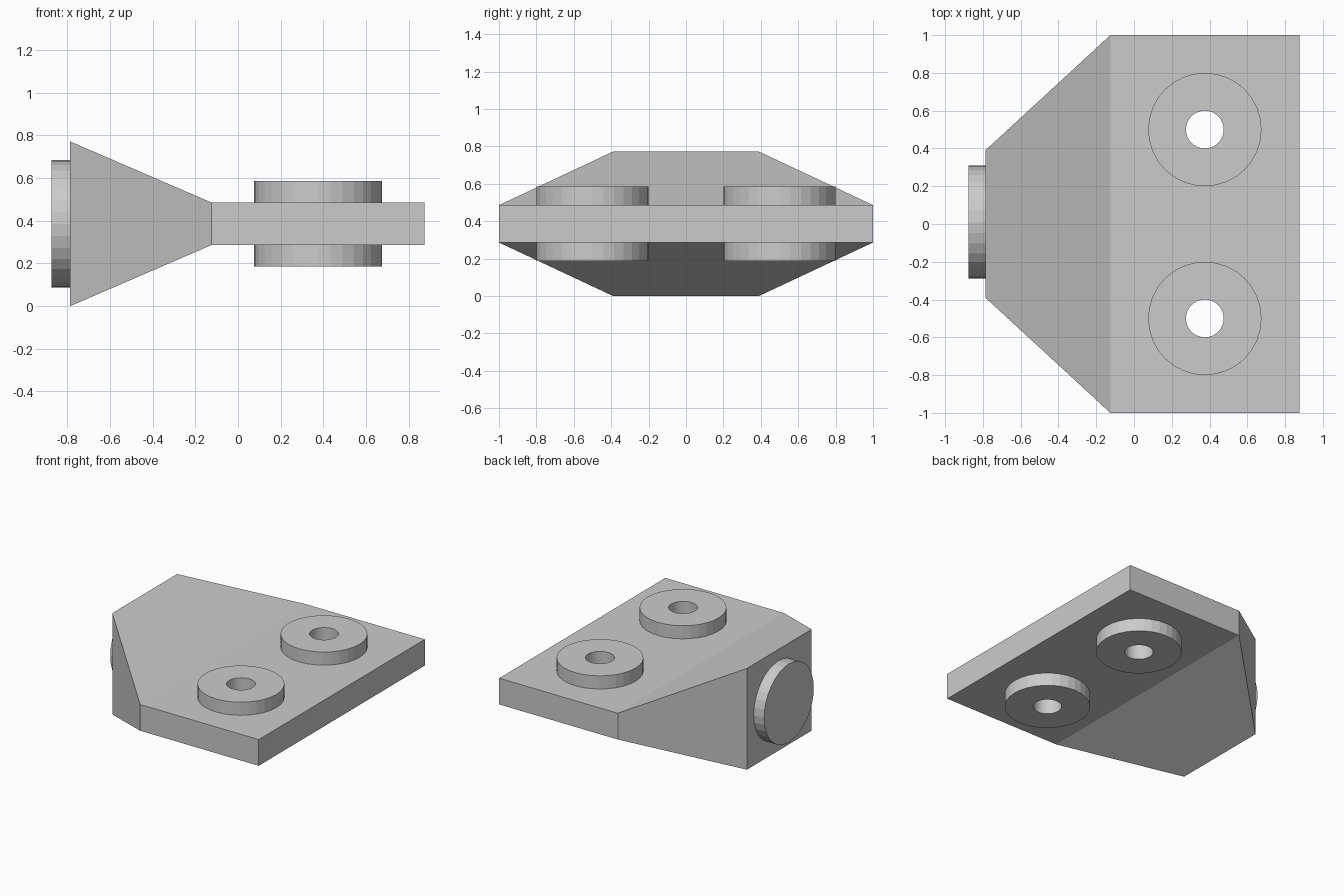
import bpy, bmesh
from math import radians
from mathutils import Matrix, Vector

if "Cube" in bpy.data.objects:
    bpy.data.objects.remove(bpy.data.objects["Cube"])

ZC = 0.386          # mid height of the part
HALF = 0.1          # half plate thickness
SIDES = 32
BOSS_X, BOSS_Y = 0.375, 0.5


def make_object(name, bm):
    bmesh.ops.recalc_face_normals(bm, faces=bm.faces)
    mesh = bpy.data.meshes.new(name)
    bm.to_mesh(mesh)
    bm.free()
    ob = bpy.data.objects.new(name, mesh)
    bpy.context.collection.objects.link(ob)
    return ob


def cylinder(name, radius, depth, matrix):
    bm = bmesh.new()
    bmesh.ops.create_cone(bm, cap_ends=True, segments=SIDES, radius1=radius,
                          radius2=radius, depth=depth, matrix=matrix)
    return make_object(name, bm)


def ring(name, x, y, z0, z1, inner=0.1, outer=0.3):
    bm = bmesh.new()
    profile = [(inner, z0), (outer, z0), (outer, z1), (inner, z1)]
    vs = [bm.verts.new((x + r, y, z)) for r, z in profile]
    es = [bm.edges.new((vs[i], vs[(i + 1) % 4])) for i in range(4)]
    bmesh.ops.spin(bm, geom=vs + es, cent=(x, y, 0), axis=(0, 0, 1),
                   angle=radians(360), steps=SIDES)
    bmesh.ops.remove_doubles(bm, verts=bm.verts, dist=1e-4)
    return make_object(name, bm)


# Body: rectangular sections lofted along x (x, half width, half height)
bm = bmesh.new()
sections = [(-0.787, 0.39, 0.386), (-0.125, 1.0, HALF), (0.875, 1.0, HALF)]
loops = [[bm.verts.new((x, sy * w, ZC + sz * h))
          for sy, sz in ((-1, -1), (1, -1), (1, 1), (-1, 1))]
         for x, w, h in sections]
for a, b in zip(loops, loops[1:]):
    for i in range(4):
        j = (i + 1) % 4
        bm.faces.new((a[i], a[j], b[j], b[i]))
bm.faces.new(loops[0])
bm.faces.new(loops[-1])
body = make_object("bracket_body", bm)

# Bosses above and below the plate, with through holes
for side, y in (("front", -BOSS_Y), ("back", BOSS_Y)):
    ring(f"upper_boss_{side}", BOSS_X, y, ZC + HALF, ZC + 0.2)
    ring(f"lower_boss_{side}", BOSS_X, y, ZC - 0.2, ZC - HALF)
    cutter = cylinder(f"hole_cutter_{side}", 0.1, 1.0,
                      Matrix.Translation((BOSS_X, y, ZC)))
    cutter.hide_render = True
    cutter.hide_set(True)
    mod = body.modifiers.new(f"hole_{side}", 'BOOLEAN')
    mod.operation = 'DIFFERENCE'
    mod.solver = 'EXACT'
    mod.object = cutter

# Round pad on the tall end
cylinder("end_pad", 0.299, 0.098,
         Matrix.Translation((-0.826, 0.01, ZC)) @ Matrix.Rotation(radians(90), 4, 'Y'))
